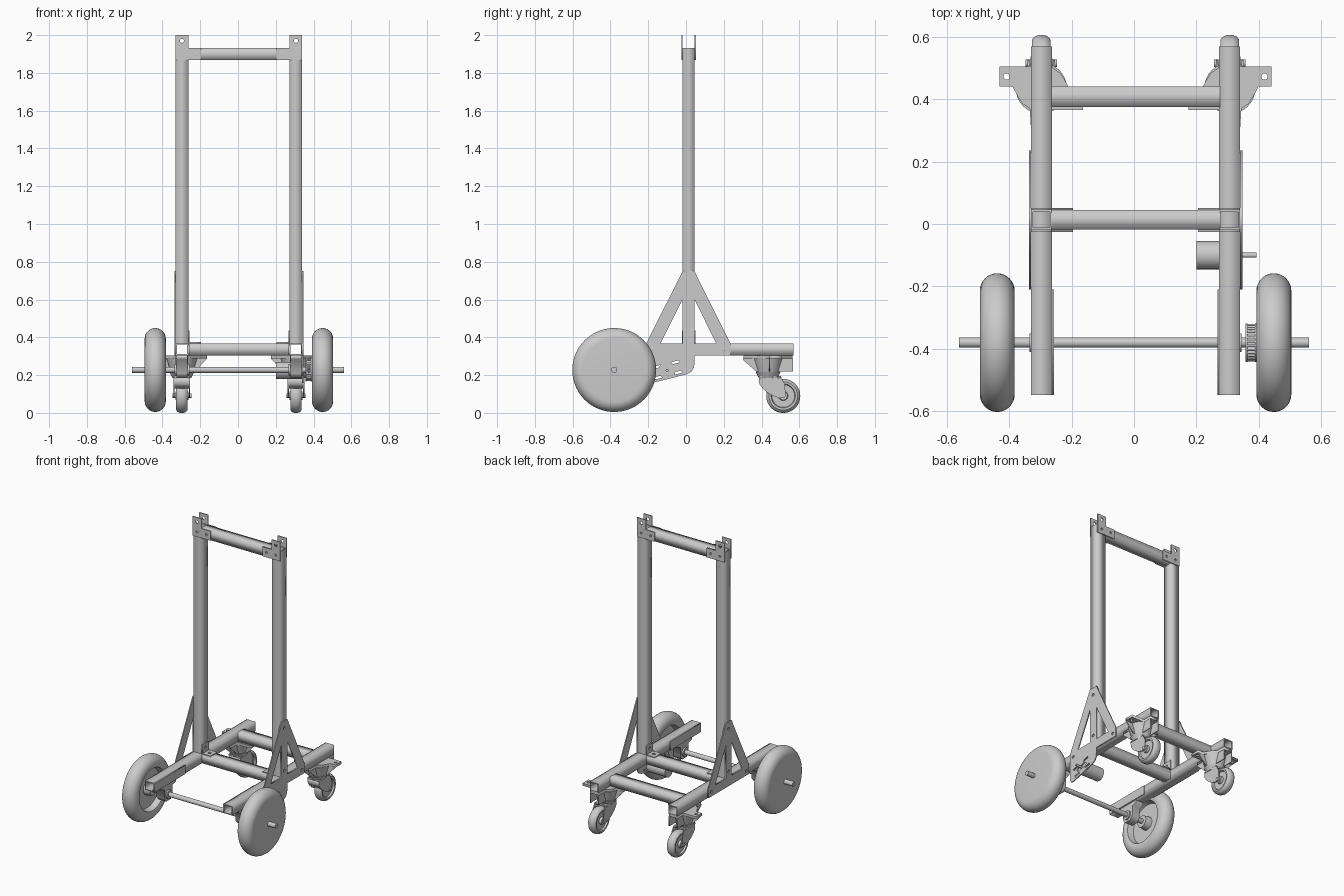
import bpy, bmesh, math
from mathutils import Matrix

if "Cube" in bpy.data.objects:
    bpy.data.objects.remove(bpy.data.objects["Cube"])

CX = 0.005          # centre plane of the frame
AXES = {'x': Matrix(((0, 0, 1, 0), (1, 0, 0, 0), (0, 1, 0, 0), (0, 0, 0, 1))),
        'y': Matrix(((1, 0, 0, 0), (0, 0, -1, 0), (0, 1, 0, 0), (0, 0, 0, 1))),
        'z': Matrix.Identity(4)}
round_parts = []


def plate(name, axis, lo, hi, *loops):
    """Flat profile (first loop) with holes (other loops), extruded lo..hi along an axis."""
    lo, hi = min(lo, hi), max(lo, hi)
    cu = bpy.data.curves.new(name, 'CURVE')
    cu.dimensions, cu.fill_mode, cu.extrude = '2D', 'BOTH', (hi - lo) / 2
    for pts in loops:
        sp = cu.splines.new('POLY')
        sp.points.add(len(pts) - 1)
        for p, (a, b) in zip(sp.points, pts):
            p.co = (a, b, 0, 1)
        sp.use_cyclic_u = True
    tmp = bpy.data.objects.new(name + "_tmp", cu)
    bpy.context.collection.objects.link(tmp)
    me = bpy.data.meshes.new_from_object(tmp.evaluated_get(bpy.context.evaluated_depsgraph_get()))
    bpy.data.objects.remove(tmp)
    mid = (lo + hi) / 2
    off = {'x': (mid, 0, 0), 'y': (0, mid, 0), 'z': (0, 0, mid)}[axis]
    me.transform(Matrix.Translation(off) @ AXES[axis])
    bm = bmesh.new()
    bm.from_mesh(me)
    bmesh.ops.remove_doubles(bm, verts=bm.verts, dist=1e-5)
    bmesh.ops.recalc_face_normals(bm, faces=bm.faces)
    bm.to_mesh(me)
    bm.free()
    ob = bpy.data.objects.new(name, me)
    bpy.context.collection.objects.link(ob)
    return ob


def lathe(name, axis, centre, profile, n=48):
    """Revolve (radius, height) points about an axis through centre."""
    bm = bmesh.new()
    vs = [bm.verts.new((r, 0, h)) for r, h in profile]
    es = [bm.edges.new(p) for p in zip(vs, vs[1:])]
    bmesh.ops.spin(bm, geom=vs + es, cent=(0, 0, 0), axis=(0, 0, 1), angle=2 * math.pi, steps=n)
    bmesh.ops.remove_doubles(bm, verts=bm.verts, dist=1e-5)
    bmesh.ops.recalc_face_normals(bm, faces=bm.faces)
    bm.transform(Matrix.Translation(centre) @ AXES[axis])
    me = bpy.data.meshes.new(name)
    bm.to_mesh(me)
    bm.free()
    ob = bpy.data.objects.new(name, me)
    bpy.context.collection.objects.link(ob)
    round_parts.append(ob)
    return ob


def cyl(name, axis, centre, r, lo, hi, r2=None, n=32):
    return lathe(name, axis, centre, [(0, lo), (r, lo), (r2 or r, hi), (0, hi)], n)


def rect(a0, a1, b0, b1):
    return [(a0, b0), (a1, b0), (a1, b1), (a0, b1)]


def circle(a, b, r, n=16):
    return [(a + r * math.cos(2 * math.pi * i / n), b + r * math.sin(2 * math.pi * i / n)) for i in range(n)]


def slot(a, b, length, r, ang):
    pts = []
    for i in range(14):
        t = math.pi * (i % 7) / 6 - math.pi / 2 + (math.pi if i > 6 else 0)
        u = r * math.cos(t) + (length / 2 if i < 7 else -length / 2)
        v = r * math.sin(t)
        pts.append((a + u * math.cos(ang) - v * math.sin(ang), b + u * math.sin(ang) + v * math.cos(ang)))
    return pts


def tube(name, axis, lo, hi, a0, a1, b0, b1, t=0.006):
    return plate(name, axis, lo, hi, rect(a0, a1, b0, b1), rect(a0 + t, a1 - t, b0 + t, b1 - t))


# Cross beams
tube("front_cross_beam", 'x', CX - 0.27, CX + 0.27, -0.018, 0.045, 0.305, 0.368)
tube("rear_cross_beam", 'x', CX - 0.27, CX + 0.27, 0.375, 0.44, 0.305, 0.368)
tube("top_cross_beam", 'x', CX - 0.27, CX + 0.27, -0.018, 0.045, 1.867, 1.932)

# Axle
cyl("axle", 'x', (0, -0.38, 0.228), 0.016, -0.56, 0.56)

for s, side in ((-1, "left"), (1, "right")):
    def X(d):
        return CX + s * d

    def span(a, b):
        return sorted((X(a), X(b)))

    p0, p1 = span(0.268, 0.335)

    # Square tubes: base rail and upright
    tube(side + "_base_rail", 'y', -0.548, 0.568, p0, p1, 0.305, 0.368)
    tube(side + "_upright", 'z', 0.368, 1.932, p0, p1, -0.018, 0.045)

    # Top corner brackets, front and back
    ell = [(X(0.2), 1.867), (X(0.335), 1.867), (X(0.335), 2.0), (X(0.268), 2.0), (X(0.268), 1.932), (X(0.2), 1.932)]
    holes = [circle(X(0.302), 1.97, 0.011), circle(X(0.302), 1.9, 0.008), circle(X(0.23), 1.9, 0.008)]
    plate(side + "_top_bracket_front", 'y', -0.025, -0.018, ell, *holes)
    plate(side + "_top_bracket_back", 'y', 0.045, 0.052, ell, *holes)

    # Lower angle bracket between beam and upright
    plate(side + "_lower_bracket_flat", 'z', 0.368, 0.374, rect(*span(0.2, 0.268), -0.022, 0.05),
          circle(X(0.232), 0.013, 0.011))
    plate(side + "_lower_bracket_leg", 'x', X(0.262), X(0.268), rect(-0.022, 0.05, 0.374, 0.435),
          circle(0.013, 0.405, 0.01))

    # A-shaped gusset
    plate(side + "_gusset", 'x', X(0.335), X(0.342),
          [(-0.21, 0.305), (0.235, 0.305), (0.235, 0.368), (0.045, 0.75), (-0.018, 0.75), (-0.21, 0.368)],
          [(-0.018, 0.60), (-0.135, 0.368), (-0.018, 0.368)],
          [(0.045, 0.60), (0.045, 0.368), (0.16, 0.368)],
          circle(-0.18, 0.336, 0.01), circle(0.205, 0.336, 0.01), circle(0.013, 0.405, 0.01), circle(0.013, 0.70, 0.01))

    # Axle bearing block and inner rail plate
    plate(side + "_bearing_block", 'x', X(0.272), X(0.331),
          [(-0.46, 0.305), (-0.46, 0.285), (-0.425, 0.275), (-0.425, 0.21), (-0.405, 0.185), (-0.355, 0.185),
           (-0.335, 0.21), (-0.335, 0.275), (-0.30, 0.285), (-0.30, 0.305)])
    cyl(side + "_bearing_sleeve", 'x', (CX, -0.38, 0.228), 0.03, s * 0.262, s * 0.34)
    plate(side + "_inner_rail_plate", 'x', X(0.262), X(0.268), rect(-0.548, -0.21, 0.305, 0.366))

    # Drive wheel: rounded tyre, flat outer face, dished inner face
    prof = [(0, 0.056), (0.165, 0.056)]
    for i in range(1, 16):
        t = math.pi / 2 - math.pi * i / 16
        prof.append((0.165 + 0.057 * math.cos(t), 0.056 * math.sin(t)))
    prof += [(0.165, -0.056), (0.145, -0.05), (0.135, -0.01), (0.045, -0.01), (0.04, -0.056), (0, -0.056)]
    lathe(side + "_drive_wheel", 'x', (X(0.443), -0.38, 0.227), [(r, s * h) for r, h in prof], 72)

    # Caster mount: two-armed flange, skirts, cone
    c, cy = 0.302, 0.435
    half = [(0.033, -0.13), (0.037, -0.065), (0.06, -0.05), (0.076, -0.025), (0.092, 0.005), (0.133, 0.005),
            (0.133, 0.07), (0.033, 0.07), (0.033, 0.13)]
    out = half + [(-u, -v) for u, v in half]
    plate(side + "_caster_flange", 'z', 0.288, 0.305, [(X(c + u), cy + v) for u, v in out],
          circle(X(c + 0.111), cy + 0.037, 0.01), circle(X(c - 0.111), cy - 0.037, 0.01))
    for k, d in (("inner", -0.033), ("outer", 0.027)):
        plate(f"{side}_caster_skirt_{k}", 'x', X(c + d), X(c + d + 0.006),
              [(0.302, 0.288), (0.302, 0.28), (0.37, 0.22), (0.566, 0.22), (0.566, 0.288)])
    for k, sg in (("inner", -1), ("outer", 1)):
        yy = cy + sg * 0.005
        plate(f"{side}_caster_rib_{k}", 'y', yy, yy + sg * 0.006,
              [(X(c + sg * 0.03), 0.22), (X(c + sg * 0.07), 0.22), (X(c + sg * 0.133), 0.288), (X(c + sg * 0.03), 0.288)])
    cyl(side + "_caster_cone", 'z', (X(c), cy, 0), 0.06, 0.215, 0.29, 0.082)
    cyl(side + "_caster_swivel", 'z', (X(c), cy, 0), 0.05, 0.185, 0.217, 0.066)

    # Caster fork and wheel
    fork = [(0.385, 0.195), (0.388, 0.155), (0.405, 0.13), (0.43, 0.108), (0.46, 0.09), (0.49, 0.08),
            (0.515, 0.078), (0.527, 0.09), (0.524, 0.15), (0.5, 0.195)]
    for k, d in (("inner", -0.044), ("outer", 0.038)):
        plate(f"{side}_caster_fork_{k}", 'x', X(c + d), X(c + d + 0.006), fork)
    plate(side + "_caster_fork_crown", 'z', 0.185, 0.195, rect(*span(c - 0.044, c + 0.044), 0.385, 0.5))
    plate(side + "_caster_fork_back", 'x', X(c - 0.04), X(c + 0.04),
          [(0.386, 0.19), (0.388, 0.155), (0.405, 0.13), (0.411, 0.134), (0.396, 0.158), (0.393, 0.19)])
    w = [(0, 0.034), (0.022, 0.034), (0.025, 0.018), (0.06, 0.018), (0.064, 0.029), (0.075, 0.03), (0.085, 0.022), (0.09, 0.01)]
    lathe(side + "_caster_wheel", 'x', (X(c), 0.515, 0.09), w + [(r, -h) for r, h in reversed(w)], 48)
    cyl(side + "_caster_bolt", 'x', (X(c), 0.515, 0.09), 0.012, -0.05, 0.05, n=12)

# Motor plate with adjustment slots
ang = math.radians(14)
slots = [slot(-0.1, 0.228, 0.06, 0.014, ang)]
for da in (-0.05, 0.05):
    for db in (-0.028, 0.028):
        slots.append(slot(-0.1 + da * math.cos(ang) - db * math.sin(ang),
                          0.228 + da * math.sin(ang) + db * math.cos(ang), 0.035, 0.006, ang))
plate("motor_plate", 'x', X(0.335), X(0.342),
      [(-0.21, 0.305), (-0.21, 0.175), (-0.2, 0.16), (-0.18, 0.158), (0.005, 0.205), (0.028, 0.217), (0.041, 0.238),
       (0.045, 0.26), (0.045, 0.305)], *slots)

# Motor and shaft
cyl("motor", 'x', (0, -0.1, 0.225), 0.045, 0.2, 0.34)
cyl("motor_shaft", 'x', (0, -0.1, 0.225), 0.008, 0.33, 0.393, n=16)

# Toothed drive pulley
teeth = []
for i in range(28):
    for f, r in ((0, 0.052), (0.4, 0.052), (0.5, 0.06), (0.9, 0.06)):
        t = 2 * math.pi * (i + f) / 28
        teeth.append((-0.38 + r * math.cos(t), 0.228 + r * math.sin(t)))
plate("pulley_teeth", 'x', 0.362, 0.388, teeth)
cyl("pulley_flange_inner", 'x', (0, -0.38, 0.228), 0.062, 0.357, 0.363)
cyl("pulley_flange_outer", 'x', (0, -0.38, 0.228), 0.062, 0.387, 0.395)

# Smooth the turned parts, keeping sharp edges
bpy.ops.object.select_all(action='DESELECT')
for ob in round_parts:
    ob.select_set(True)
bpy.context.view_layer.objects.active = round_parts[0]
bpy.ops.object.shade_smooth_by_angle(angle=math.radians(35))
